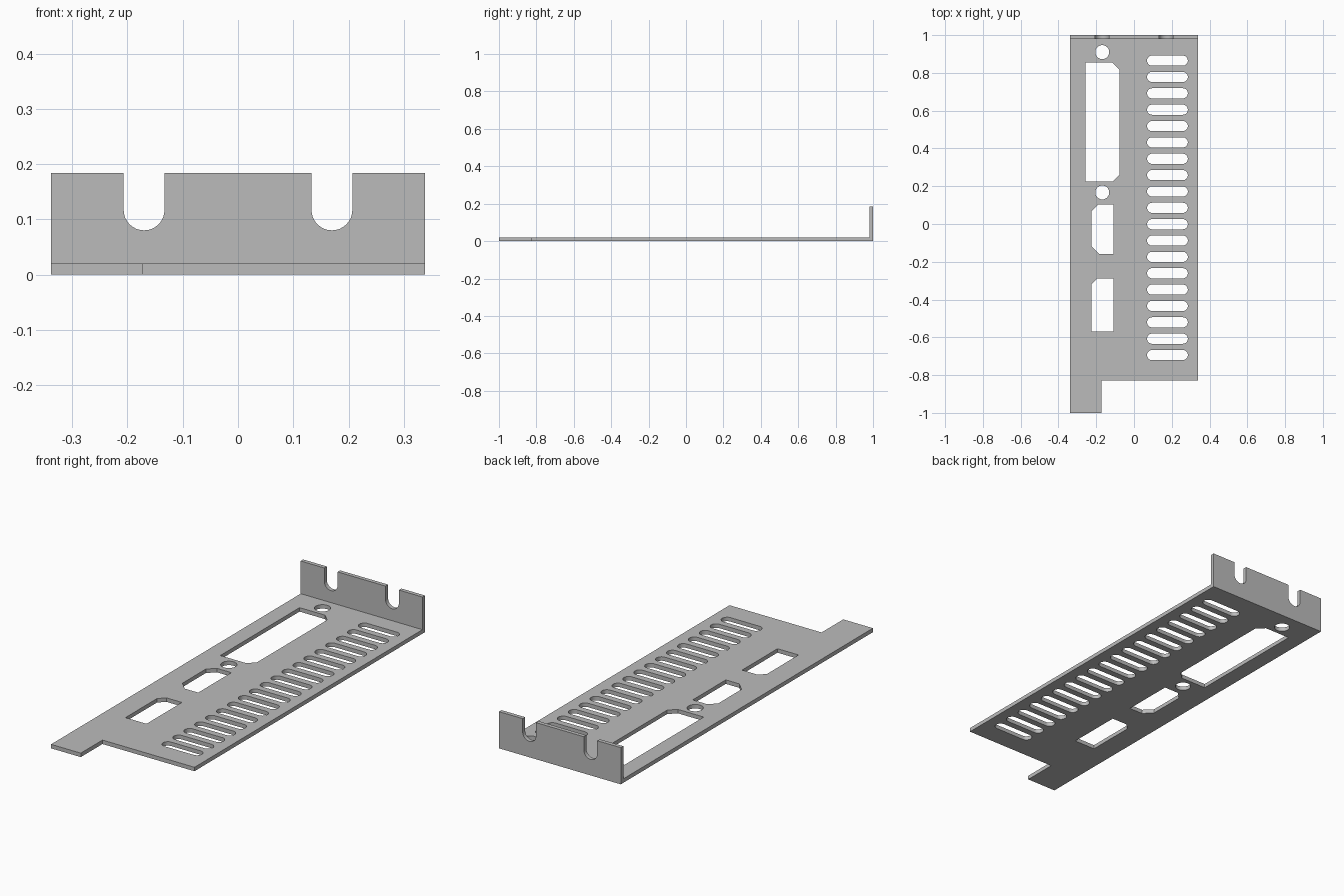
import bpy
from math import sin, cos, pi, radians
from mathutils import Matrix

cube = bpy.data.objects.get("Cube")
if cube:
    bpy.data.objects.remove(cube, do_unlink=True)

T = 0.02        # sheet thickness
HALF_W = 0.338  # half of the plate width

steel = bpy.data.materials.new("grey steel")
steel.use_nodes = True
GREY = (0.5, 0.5, 0.5, 1)
steel.diffuse_color = GREY
steel.node_tree.nodes["Principled BSDF"].inputs["Base Color"].default_value = GREY


def arc(cx, cy, r, start, end, steps=16):
    angles = [radians(start + (end - start) * i / steps) for i in range(steps + 1)]
    return [(cx + r * cos(a), cy + r * sin(a)) for a in angles]


def circle(cx, cy, r):
    return arc(cx, cy, r, 0, 360, 32)[:-1]


def slot(x0, x1, y, r):
    return arc(x1 - r, y, r, -90, 90) + arc(x0 + r, y, r, 90, 270)


def chamfered(x0, x1, y0, y1, bl=0, br=0, tr=0, tl=0):
    """Rectangle with a separate chamfer on each corner."""
    pts = []
    corners = [(x0, y0, 1, 1, bl), (x1, y0, -1, 1, br),
               (x1, y1, -1, -1, tr), (x0, y1, 1, -1, tl)]
    for x, y, sx, sy, c in corners:
        if not c:
            pts.append((x, y))
            continue
        pair = [(x, y + sy * c), (x + sx * c, y)]
        pts += pair if sx == sy else pair[::-1]
    return pts


def sheet(name, outlines, matrix):
    """Extrude a filled outline with holes into sheet metal."""
    curve = bpy.data.curves.new(name + " profile", 'CURVE')
    curve.dimensions = '2D'
    curve.fill_mode = 'BOTH'
    curve.extrude = T / 2
    for pts in outlines:
        spline = curve.splines.new('POLY')
        spline.points.add(len(pts) - 1)
        for p, (x, y) in zip(spline.points, pts):
            p.co = (x, y, 0, 1)
        spline.use_cyclic_u = True
    helper = bpy.data.objects.new(name + " helper", curve)
    bpy.context.collection.objects.link(helper)
    bpy.context.view_layer.update()
    graph = bpy.context.evaluated_depsgraph_get()
    mesh = bpy.data.meshes.new_from_object(helper.evaluated_get(graph))
    bpy.data.objects.remove(helper, do_unlink=True)
    bpy.data.curves.remove(curve)
    mesh.name = name
    mesh.transform(matrix)
    mesh.materials.clear()
    mesh.materials.append(steel)
    obj = bpy.data.objects.new(name, mesh)
    bpy.context.collection.objects.link(obj)
    bpy.ops.object.select_all(action='DESELECT')
    obj.select_set(True)
    bpy.context.view_layer.objects.active = obj
    # Weld the caps to the walls
    bpy.ops.object.mode_set(mode='EDIT')
    bpy.ops.mesh.select_all(action='SELECT')
    bpy.ops.mesh.remove_doubles(threshold=0.0001)
    bpy.ops.mesh.normals_make_consistent(inside=False)
    bpy.ops.object.mode_set(mode='OBJECT')
    bpy.ops.object.shade_smooth_by_angle(angle=radians(30))
    return obj


# Base plate with a narrow tab at the front
outline = [(-HALF_W, -1), (-0.173, -1), (-0.173, -0.828), (HALF_W, -0.828),
           (HALF_W, 1 - T), (-HALF_W, 1 - T)]
holes = [slot(0.069, 0.285, 0.865 - i * 0.0866, 0.027) for i in range(19)]  # vents
holes += [circle(-0.168, y, 0.037) for y in (0.91, 0.167)]                  # screw holes
holes += [chamfered(-0.256, -0.077, 0.225, 0.854, br=0.035, tr=0.037),      # long port
          chamfered(-0.226, -0.109, -0.16, 0.103, bl=0.042, tl=0.036),      # middle port
          chamfered(-0.226, -0.109, -0.57, -0.289, tl=0.031)]               # front port
sheet("base_plate", [outline] + holes, Matrix.Translation((0, 0, T / 2)))

# Upright flange with two open screw notches
TOP, NOTCH_X, NOTCH_R, NOTCH_Z = 0.184, 0.17, 0.037, 0.117
flange = [(-HALF_W, 0), (HALF_W, 0), (HALF_W, TOP)]
for cx in (NOTCH_X, -NOTCH_X):
    flange += [(cx + NOTCH_R, TOP)] + arc(cx, NOTCH_Z, NOTCH_R, 0, -180) + [(cx - NOTCH_R, TOP)]
flange.append((-HALF_W, TOP))
sheet("mounting_flange", [flange],
      Matrix.Translation((0, 1 - T / 2, 0)) @ Matrix.Rotation(pi / 2, 4, 'X'))
